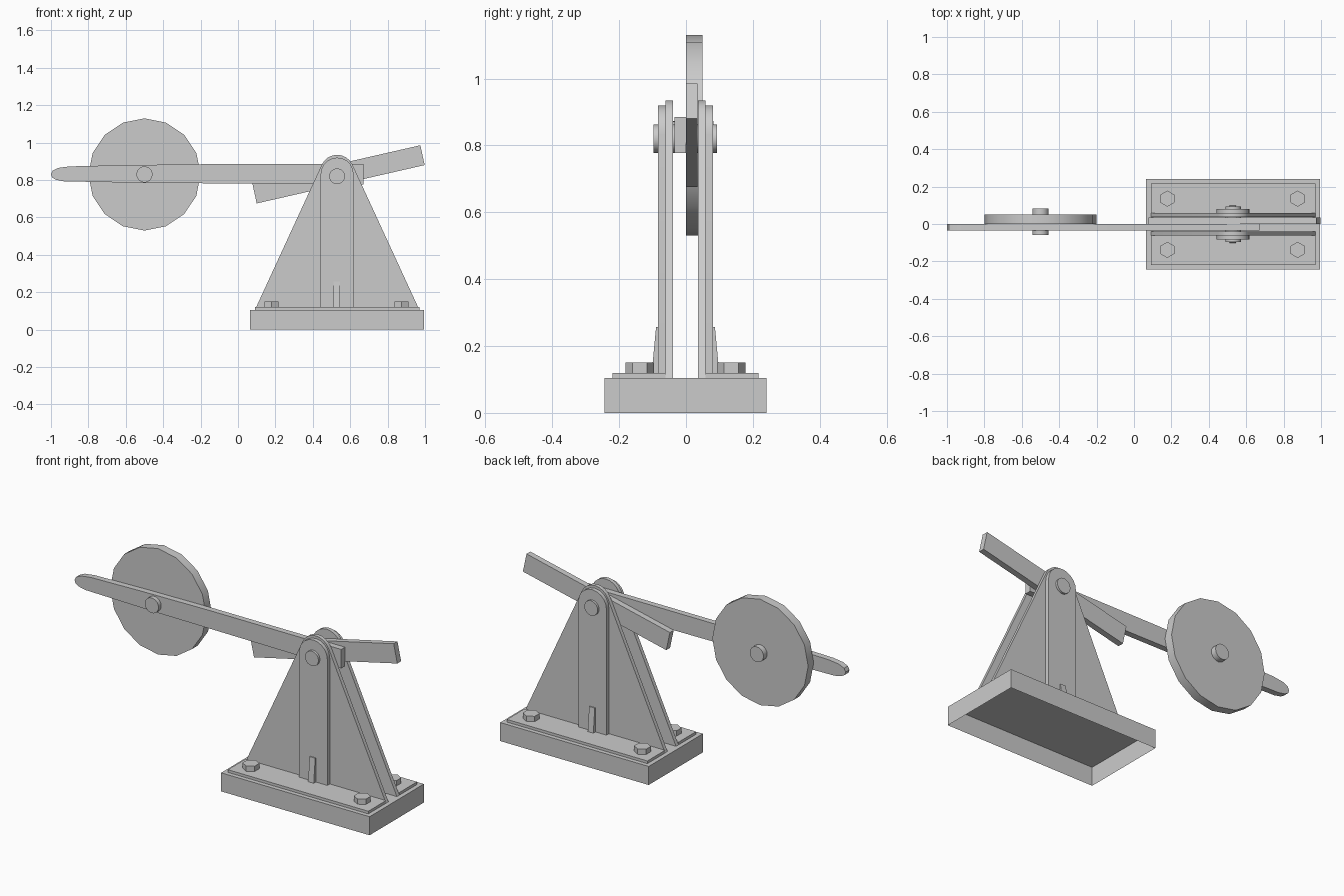
import bpy, bmesh, math

if "Cube" in bpy.data.objects:
    bpy.data.objects.remove(bpy.data.objects["Cube"])

PX, CY = 0.53, -0.0015   # pivot x, mid-plane y


def finish(name, bm, smooth=True):
    bmesh.ops.recalc_face_normals(bm, faces=bm.faces)
    me = bpy.data.meshes.new(name)
    bm.to_mesh(me)
    bm.free()
    ob = bpy.data.objects.new(name, me)
    bpy.context.collection.objects.link(ob)
    if smooth:
        bpy.ops.object.select_all(action='DESELECT')
        ob.select_set(True)
        bpy.context.view_layer.objects.active = ob
        bpy.ops.object.shade_smooth_by_angle(angle=math.radians(35))
    return ob


def prism(name, pts, a, b, axis='y', smooth=True):
    """Extrude a 2D profile from a to b along y (xz profile), z (xy) or x (yz)."""
    place = {'y': lambda u, v, w: (u, w, v),
             'z': lambda u, v, w: (u, v, w),
             'x': lambda u, v, w: (w, u, v)}[axis]
    bm = bmesh.new()
    lo = [bm.verts.new(place(u, v, a)) for u, v in pts]
    hi = [bm.verts.new(place(u, v, b)) for u, v in pts]
    bm.faces.new(lo)
    bm.faces.new(hi)
    n = len(pts)
    for i in range(n):
        j = (i + 1) % n
        bm.faces.new((lo[i], lo[j], hi[j], hi[i]))
    return finish(name, bm, smooth)


def arc(cx, cy, r, a0, a1, n):
    return [(cx + r * math.cos(math.radians(a0 + (a1 - a0) * i / n)),
             cy + r * math.sin(math.radians(a0 + (a1 - a0) * i / n)))
            for i in range(n + 1)]


def ring(cx, cy, r, n):
    return arc(cx, cy, r, 90, 450, n)[:-1]


def rect(x0, x1, y0, y1):
    return [(x0, y0), (x1, y0), (x1, y1), (x0, y1)]


# base: thin shell open underneath
base = prism("base", rect(0.065, 0.995, -0.244, 0.241), 0, 0.105, 'z', False)
bm = bmesh.new()
bm.from_mesh(base.data)
bm.faces.ensure_lookup_table()
bottom = [f for f in bm.faces if f.calc_center_median().z < 0.001]
bmesh.ops.delete(bm, geom=bottom, context='FACES_ONLY')
bm.to_mesh(base.data)
bm.free()

# two mirrored brackets
plate = [(0.09, 0.105), (0.97, 0.105)] + arc(PX, 0.845, 0.09, 26, 154, 8)
strap = [(PX - 0.088, 0.105), (PX + 0.088, 0.105)] + arc(PX, 0.832, 0.088, 0, 180, 10)
for side, s in (("front", -1), ("back", 1)):
    def y(d):
        return CY + s * d
    prism(side + "_bracket_plate", plate, y(0.038), y(0.06))
    prism(side + "_bracket_strap", strap, y(0.06), y(0.082))
    prism(side + "_bracket_foot", rect(0.09, 0.97, *sorted((y(0.06), y(0.218)))),
          0.105, 0.12, 'z', False)
    prism(side + "_gusset", [(y(0.08), 0.12), (y(0.101), 0.12), (y(0.088), 0.257),
                             (y(0.08), 0.257)], 0.511, 0.546, 'x', False)
    for k, bx in enumerate((0.178, 0.875)):
        prism(f"{side}_bolt_{k + 1}", ring(bx, y(0.137), 0.043, 6), 0.12, 0.15, 'z', False)

# pivot pin through both brackets
prism("pivot_pin", ring(PX, 0.82, 0.042, 20), -0.097, 0.093)

# long arm with a rounded, tapered tip
upper = [(0.67, 0.885), (-0.15, 0.885), (-0.59, 0.88), (-0.9, 0.873), (-0.96, 0.865),
         (-0.99, 0.851), (-1.0, 0.832)]
lower = [(-0.995, 0.815), (-0.975, 0.802), (-0.93, 0.793), (-0.5, 0.785), (0.67, 0.777)]
prism("long_arm", upper + lower, -0.034, 0)

# tilted short bar behind the arm
prism("tilted_bar", [(0.1, 0.675), (0.998, 0.88), (0.975, 0.986), (0.077, 0.781)],
      0, 0.034, 'y', False)

# counterweight disc and its bolt
prism("disc", ring(-0.5, 0.83, 0.3, 16), 0, 0.05)
prism("disc_bolt", ring(-0.5, 0.83, 0.043, 20), -0.058, 0.082)
